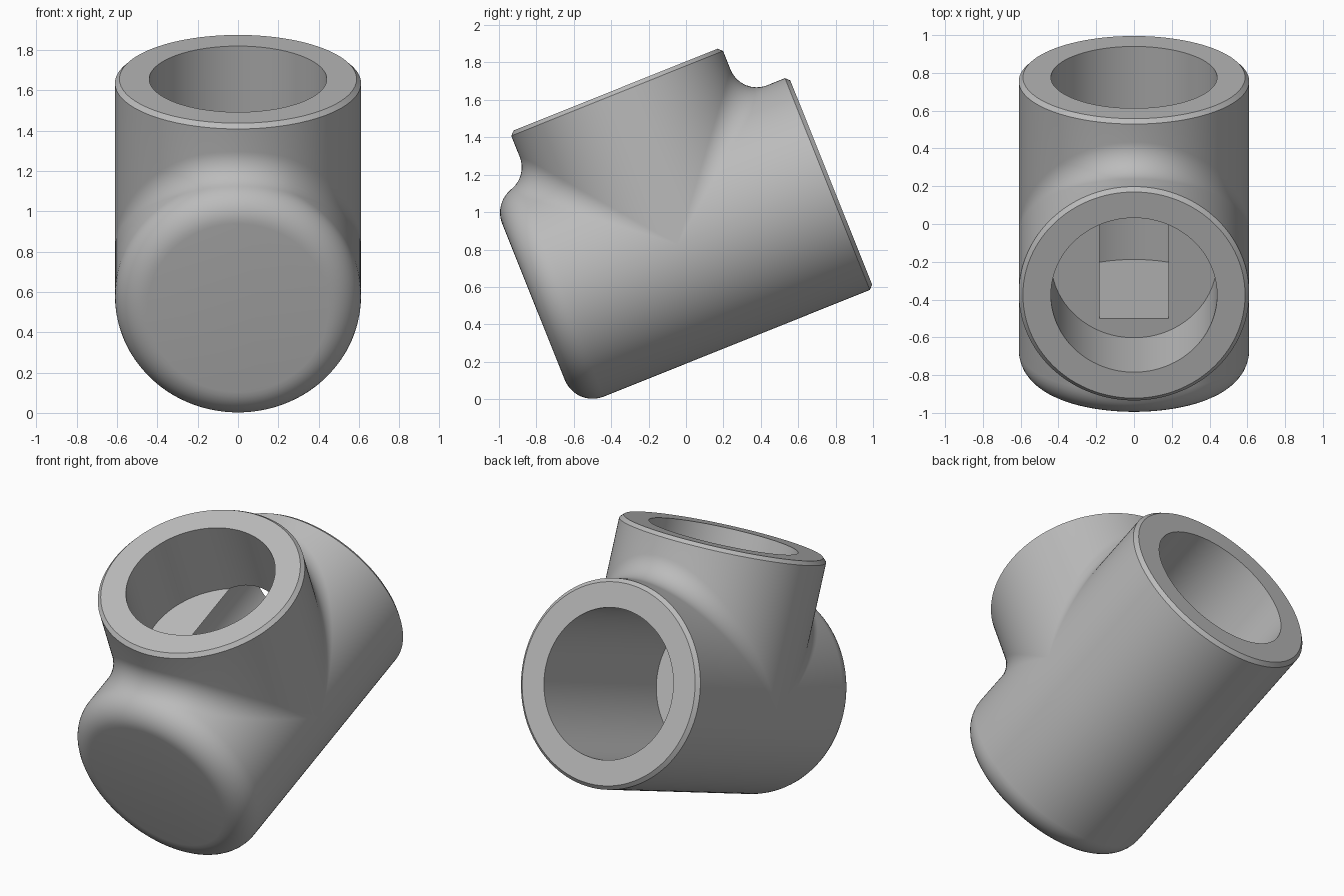
import bpy, bmesh
from math import sin, cos, pi, asin, sqrt, atan2
from mathutils import Vector, Matrix

if "Cube" in bpy.data.objects:
    bpy.data.objects.remove(bpy.data.objects["Cube"])

R, BORE = 0.61, 0.44            # outer and bore radius
FILLET, ROUND = 0.15, 0.16      # crotch fillet, closed end rounding
BACK, TOP, CLOSED = 0.885, 0.89, 0.83   # arm lengths from the crossing point
CHAMFER = 0.022
N, ARC = 72, 10
PLACE = Matrix.Translation((0, -0.045, 0.829)) @ Matrix.Rotation(0.3812, 4, 'X')


def grid(bm, rows):
    rows = [[bm.verts.new(p) for p in row] for row in rows]
    for a, b in zip(rows, rows[1:]):
        for i in range(len(a) - 1):
            bm.faces.new((a[i], a[i + 1], b[i + 1], b[i]))


def run_point(phi, rad, y):
    return Vector((rad * cos(phi), y, rad * sin(phi)))


def branch_point(phi, rad, z):
    return Vector((rad * cos(phi), rad * sin(phi), z))


def closed_end(phi, start=0):
    """Rounded edge of the closed end, from the wall to the flat face."""
    out = []
    for i in range(ARC + 1):
        a = start + (pi / 2 - start) * i / ARC
        out.append(run_point(phi, R - ROUND + ROUND * cos(a), -(CLOSED - ROUND) - ROUND * sin(a)))
    return out


def open_end(point, phi, length):
    return [point(phi, R, length - CHAMFER), point(phi, R - CHAMFER, length)]


def upper_half(bm, side):
    """Fillet, branch half and upper run wall on one side of the branch."""
    fillet, branch, run = [], [], []
    big, tube = R + FILLET, ROUND + FILLET
    for i in range(N + 1):
        t = pi * i / N
        x, w = big * cos(t), big * sin(t)
        # rolling ball centre; past 'over' it rests on the rounded closed edge
        over = max(0, w - (CLOSED - ROUND)) if side < 0 else 0
        rad = R - ROUND + sqrt(tube ** 2 - over ** 2)
        v = sqrt(max(0, rad ** 2 - x ** 2))
        if i in (0, N):
            v = 0
        ball = Vector((x, side * w, v))
        phi, k = atan2(v, x), ROUND / tube
        on_run = run_point(phi, R - ROUND + (rad - R + ROUND) * k, side * (w - over + over * k))
        on_branch = branch_point(side * t, R, v)
        a, b = on_run - ball, on_branch - ball
        arc = [ball + a.lerp(b, j / ARC).normalized() * FILLET for j in range(1, ARC)]
        fillet.append([on_run] + arc + [on_branch])
        branch.append([on_branch] + open_end(branch_point, side * t, TOP))
        if side < 0:
            run.append([on_run] + closed_end(phi, asin(over / tube)))
        else:
            run.append([on_run] + open_end(run_point, phi, BACK))
    for rows in (fillet, branch, run):
        grid(bm, rows)


def new_object(name, bm):
    mesh = bpy.data.meshes.new(name)
    bm.to_mesh(mesh)
    bm.free()
    obj = bpy.data.objects.new(name, mesh)
    bpy.context.collection.objects.link(obj)
    return obj


def bore(name, start, end, turn):
    bm = bmesh.new()
    move = Matrix.Rotation(turn, 4, 'X') @ Matrix.Translation((0, 0, (start + end) / 2))
    bmesh.ops.create_cone(bm, cap_ends=True, segments=96, radius1=BORE, radius2=BORE,
                          depth=end - start, matrix=move)
    obj = new_object(name, bm)
    obj.hide_render = True
    return obj


# Outer skin of the fitting
bm = bmesh.new()
upper_half(bm, 1)
upper_half(bm, -1)
lower = []
for i in range(N + 1):
    phi = -pi * i / N
    lower.append(closed_end(phi)[::-1] + [run_point(phi, R, 0)] + open_end(run_point, phi, BACK))
grid(bm, lower)
bmesh.ops.remove_doubles(bm, verts=bm.verts, dist=1e-5)
bmesh.ops.holes_fill(bm, edges=[e for e in bm.edges if e.is_boundary], sides=0)
bmesh.ops.recalc_face_normals(bm, faces=bm.faces)
body = new_object("pipe_tee_body", bm)

# Blind bores: a deep one along the run, a shallow one down the branch
cutters = [bore("run_bore", -0.33, BACK + 0.1, -pi / 2),
           bore("branch_bore", 0.4, TOP + 0.1, 0)]
for cutter in cutters:
    mod = body.modifiers.new(cutter.name, 'BOOLEAN')
    mod.operation, mod.solver, mod.object = 'DIFFERENCE', 'EXACT', cutter
bpy.context.view_layer.update()
baked = bpy.data.meshes.new_from_object(body.evaluated_get(bpy.context.evaluated_depsgraph_get()))
body.modifiers.clear()
body.data = baked
for cutter in cutters:
    bpy.data.objects.remove(cutter)
baked.transform(PLACE)

# Plain grey metal
grey = bpy.data.materials.new("grey_metal")
grey.use_nodes = True
colour = (0.5, 0.5, 0.5, 1)
grey.diffuse_color = colour
grey.node_tree.nodes["Principled BSDF"].inputs["Base Color"].default_value = colour
baked.materials.clear()
baked.materials.append(grey)

bpy.ops.object.select_all(action='DESELECT')
body.select_set(True)
bpy.context.view_layer.objects.active = body
bpy.ops.object.shade_smooth_by_angle(angle=0.5)
